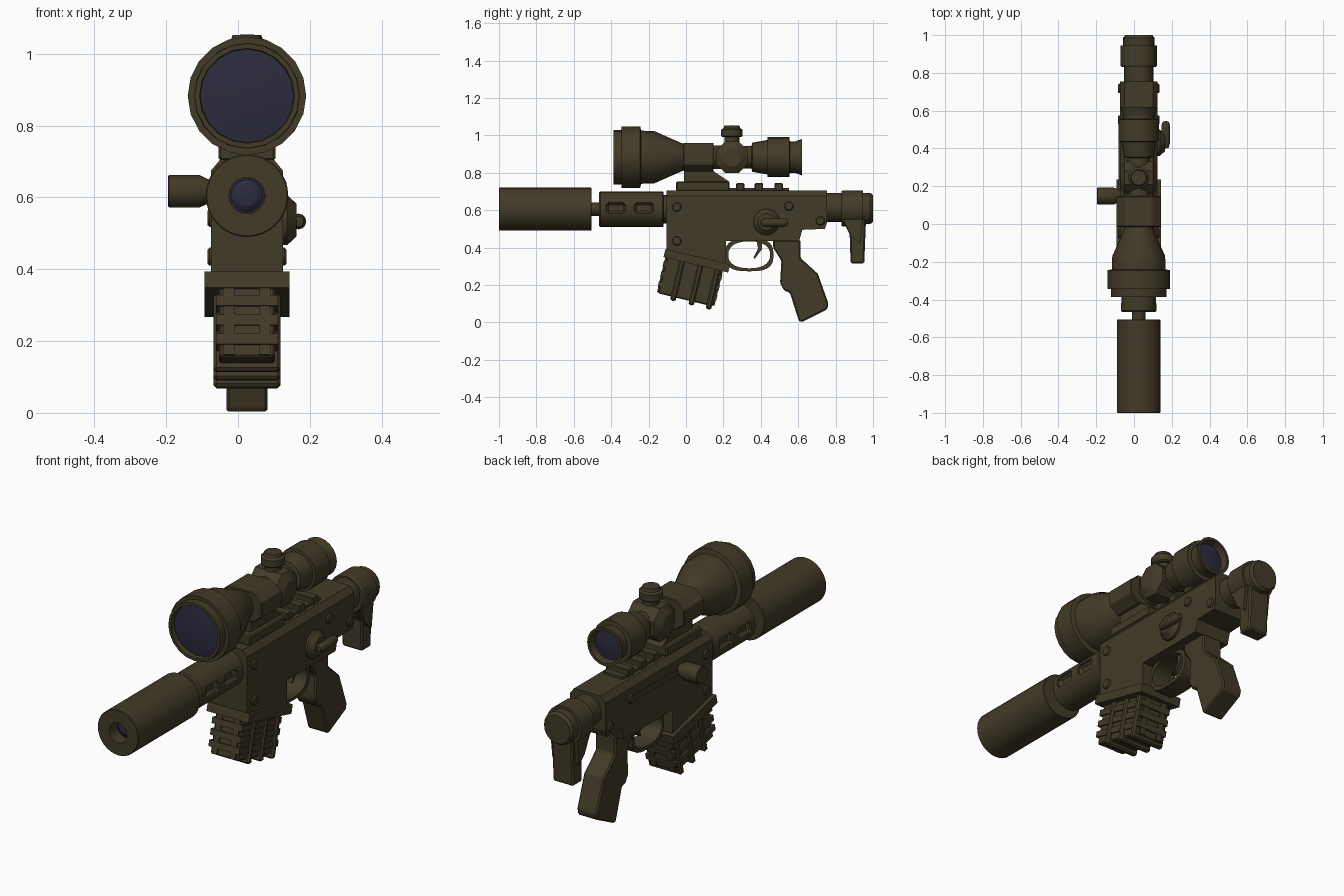
import bpy, bmesh, math
from mathutils import Matrix, Vector

CX = 0.025      # centre plane of the body
BORE_Z = 0.605
SCOPE_Z = 0.883


def material(name, rgb):
    m = bpy.data.materials.new(name)
    m.diffuse_color = (*rgb, 1)
    return m


OLIVE = material("dark_olive", (0.055, 0.043, 0.021))
GLASS = material("dark_blue_glass", (0.025, 0.024, 0.048))


def finish(name, bm, mat=OLIVE, smooth=True, bevel=0):
    bmesh.ops.remove_doubles(bm, verts=bm.verts, dist=1e-5)
    bmesh.ops.recalc_face_normals(bm, faces=bm.faces)
    me = bpy.data.meshes.new(name)
    bm.to_mesh(me)
    bm.free()
    me.materials.append(mat)
    ob = bpy.data.objects.new(name, me)
    bpy.context.collection.objects.link(ob)
    if smooth:
        bpy.ops.object.select_all(action='DESELECT')
        ob.select_set(True)
        bpy.context.view_layer.objects.active = ob
        bpy.ops.object.shade_smooth_by_angle(angle=math.radians(25))
    if bevel:
        b = ob.modifiers.new("bevel", 'BEVEL')
        b.width, b.segments, b.limit_method = bevel, 1, 'ANGLE'
    return ob


def lathe(name, prof, origin, axis='Y', seg=24, mat=OLIVE, phase=0.0):
    """Revolve (position, radius) pairs about an axis."""
    bm = bmesh.new()
    rings = []
    for a, r in prof:
        ring = []
        for i in range(seg):
            t = phase + math.tau * i / seg
            c, s = r * math.cos(t), r * math.sin(t)
            p = {'X': (a, c, s), 'Y': (c, a, s), 'Z': (c, s, a)}[axis]
            ring.append(bm.verts.new(Vector(p) + Vector(origin)))
        rings.append(ring)
    for r0, r1 in zip(rings, rings[1:]):
        for i in range(seg):
            j = (i + 1) % seg
            bm.faces.new((r0[i], r0[j], r1[j], r1[i]))
    return finish(name, bm, mat)


def extrude(name, pts, half, axis='X', start=None, end=None, bevel=0):
    """Extrude a side profile (y,z) across x, or a cross-section (x,z) along y."""
    bm = bmesh.new()
    if axis == 'X':
        a = [(CX - half, y, z) for y, z in pts]
        d = (2 * half, 0, 0)
    else:
        a = [(CX + x, start, z) for x, z in pts]
        d = (0, end - start, 0)
    f = bm.faces.new([bm.verts.new(p) for p in a])
    ext = bmesh.ops.extrude_face_region(bm, geom=[f])['geom']
    bmesh.ops.translate(bm, vec=d, verts=[v for v in ext if isinstance(v, bmesh.types.BMVert)])
    return finish(name, bm, smooth=False, bevel=bevel)


def box(name, c, size, tilt=0, bevel=0):
    bm = bmesh.new()
    m = Matrix.Translation(c) @ Matrix.Rotation(tilt, 4, 'X') @ Matrix.Diagonal((*size, 1))
    bmesh.ops.create_cube(bm, size=1, matrix=m)
    return finish(name, bm, smooth=False, bevel=bevel)


# suppressor with recessed bore, barrel
lathe("suppressor", [(-0.93, 0), (-0.93, 0.05), (-1, 0.05), (-1, 0.112), (-0.997, 0.115), (-0.508, 0.115),
                     (-0.505, 0.112), (-0.505, 0)], (CX, 0, BORE_Z), seg=32)
lathe("bore_disc", [(-0.935, 0.0), (-0.935, 0.049)], (CX, 0, BORE_Z), mat=GLASS)
lathe("bore_plug", [(-0.95, 0), (-0.945, 0.03), (-0.932, 0.048)], (CX, 0, BORE_Z), mat=GLASS)
lathe("barrel", [(-0.52, 0), (-0.52, 0.036), (-0.08, 0.036), (-0.08, 0)], (CX, 0, BORE_Z))

# handguard with two slots on each side
guard = lathe("handguard", [(-0.465, 0), (-0.465, 0.088), (-0.458, 0.095), (-0.125, 0.095),
                            (-0.12, 0.09), (-0.12, 0.075), (-0.1, 0.075), (-0.1, 0)], (CX, 0, BORE_Z))
for side in (-1, 1):
    for y in (-0.375, -0.225):
        cut = box("slot_cutter", (CX + side * 0.105, y, BORE_Z + 0.007), (0.07, 0.105, 0.056), bevel=0.012)
        cut.hide_render = True
        cut.display_type = 'WIRE'
        b = guard.modifiers.new("slot", 'BOOLEAN')
        b.operation, b.object, b.solver = 'DIFFERENCE', cut, 'EXACT'

# receiver: lower side profile and chamfered top
extrude("receiver", [(-0.105, 0.665), (0.755, 0.665), (0.755, 0.535), (0.742, 0.5), (0.622, 0.495),
                     (0.605, 0.435), (0.215, 0.435), (0.215, 0.30), (-0.105, 0.375)], 0.1)
extrude("receiver_top", [(-0.1, 0.665), (0.1, 0.665), (0.1, 0.675), (0.075, 0.705), (-0.075, 0.705),
                         (-0.1, 0.675)], 0, 'Y', -0.105, 0.755)
box("top_rail", (CX, 0.25, 0.709), (0.11, 0.6, 0.018))
for y in (0.29, 0.39, 0.495):
    box("rail_tooth", (CX, y, 0.724), (0.13, 0.045, 0.04), bevel=0.004)
box("bolt_track", (CX - 0.1, 0.33, 0.617), (0.012, 0.42, 0.03))

# pins on both sides
for y, z in ((-0.05, 0.617), (-0.05, 0.435), (0.55, 0.622), (0.718, 0.543)):
    lathe("pin", [(-0.11, 0), (-0.11, 0.02), (-0.104, 0.025), (0.104, 0.025), (0.11, 0.02), (0.11, 0)],
          (CX, y, z), 'X', 12)

# bolt handle on the left
lathe("bolt_handle", [(-0.22, 0), (-0.22, 0.042), (-0.217, 0.045), (-0.132, 0.045), (-0.1, 0.03), (-0.08, 0.03)],
      (CX, 0.148, 0.617), 'X', 20)

# selector on the right
lathe("selector_disc", [(0.09, 0.07), (0.112, 0.07), (0.138, 0.045), (0.138, 0)], (CX, 0.43, 0.537), 'X', 20)
lever = lathe("selector_lever", [(-0.075, 0), (-0.072, 0.015), (-0.05, 0.022), (0.05, 0.022), (0.068, 0.015),
                                 (0.07, 0)], (CX + 0.143, 0.475, 0.533), 'Y', 12)

# trigger guard ring and trigger
bm = bmesh.new()
N = 28
loops = []
for x in (-0.05, 0.05):
    for a, b, p in ((0.112, 0.072, 0.85), (0.13, 0.088, 0.7)):
        ring = []
        for i in range(N):
            t = math.tau * i / N
            c, s = math.cos(t), math.sin(t)
            ring.append(bm.verts.new((CX + x, 0.338 + a * math.copysign(abs(c) ** p, c),
                                      0.361 + b * math.copysign(abs(s) ** p, s))))
        loops.append(ring)
for a, b in ((0, 1), (1, 3), (3, 2), (2, 0)):
    for i in range(N):
        j = (i + 1) % N
        bm.faces.new((loops[a][i], loops[a][j], loops[b][j], loops[b][i]))
finish("trigger_guard", bm)
extrude("trigger", [(0.375, 0.45), (0.41, 0.45), (0.405, 0.39), (0.368, 0.34), (0.36, 0.345), (0.385, 0.395)], 0.025)

# pistol grip
extrude("grip", [(0.465, 0.44), (0.465, 0.40), (0.51, 0.33), (0.503, 0.21), (0.525, 0.17), (0.555, 0.16),
                 (0.603, 0.008), (0.615, 0.0), (0.755, 0.07), (0.762, 0.10), (0.705, 0.26), (0.612, 0.345),
                 (0.612, 0.44)], 0.057, bevel=0.012)

# tilted magazine with webbing straps
TILT = math.radians(-13.5)
MAG = Vector((CX, 0.024, 0.232))
ROT = Matrix.Rotation(TILT, 3, 'X')


def mag_box(name, u, w, size, bevel=0):
    return box(name, MAG + ROT @ Vector((0, u, w)), size, TILT, bevel)


mag_box("magazine", 0, 0, (0.156, 0.30, 0.23), 0.006)
mag_box("magazine_collar", 0.01, 0.103, (0.236, 0.355, 0.045))
for w in (0.045, -0.01, -0.065):
    mag_box("magazine_band", 0, w, (0.172, 0.322, 0.03))
for u in (-0.065, 0.035, 0.13):
    mag_box("magazine_strap", u, -0.018, (0.186, 0.03, 0.235), 0.008)
for x in (-0.05, 0.05):
    o = mag_box("magazine_front_strap", 0, -0.01, (0.03, 0.316, 0.2))
    o.location.x = x

# stock
lathe("stock_collar", [(0.74, 0.078), (0.84, 0.078)], (CX, 0, 0.615))
lathe("stock_tube", [(0.832, 0), (0.832, 0.092), (0.84, 0.097), (0.945, 0.097), (0.945, 0)], (CX, 0, 0.609))
lathe("stock_cap", [(0.94, 0.083), (0.985, 0.083), (1.0, 0.072), (1.0, 0)], (CX, 0, 0.609))
extrude("stock_leg", [(0.84, 0.61), (0.84, 0.54), (0.875, 0.47), (0.88, 0.315), (0.953, 0.315), (0.962, 0.54),
                      (0.962, 0.61)], 0.058, bevel=0.008)
extrude("stock_leg_brace", [(0.84, 0.61), (0.84, 0.55), (0.885, 0.46), (0.93, 0.42), (0.945, 0.54), (0.945, 0.61)], 0.075)

# scope mount
box("mount_base", (CX, 0.09, 0.728), (0.158, 0.285, 0.05), bevel=0.006)
extrude("mount_post", [(-0.01, 0.75), (0.235, 0.75), (0.145, 0.81), (0.145, 0.84), (-0.01, 0.84)], 0.055)
extrude("mount_ring", [(-0.118, 0.845), (-0.07, 0.808), (0.07, 0.808), (0.118, 0.845), (0.118, 0.92),
                       (0.07, 0.96), (-0.07, 0.96), (-0.118, 0.92)], 0, 'Y', -0.015, 0.148, bevel=0.004)

# scope body, lenses and adjustment turret
S = (CX, 0, SCOPE_Z)
lathe("scope_tube", [(-0.36, 0), (-0.36, 0.13), (-0.387, 0.132), (-0.387, 0.146), (-0.345, 0.147), (-0.345, 0.165),
                     (-0.245, 0.165), (-0.24, 0.142), (-0.17, 0.14), (-0.03, 0.078), (0.0, 0.066), (0.35, 0.06),
                     (0.355, 0.078), (0.435, 0.092), (0.437, 0.107), (0.553, 0.107), (0.555, 0.085),
                     (0.58, 0.083), (0.62, 0.097), (0.62, 0.083), (0.585, 0.075), (0.585, 0)], S, seg=20)
lathe("front_lens", [(-0.376, 0), (-0.372, 0.07), (-0.362, 0.129)], S, seg=20, mat=GLASS)
lathe("rear_lens", [(0.597, 0), (0.594, 0.04), (0.588, 0.075)], S, seg=20, mat=GLASS)
lathe("turret_hub", [(-0.1, 0), (-0.1, 0.05), (-0.075, 0.092), (0.075, 0.092), (0.1, 0.05), (0.1, 0)],
      (CX, 0.245, SCOPE_Z), 'X', 8, phase=math.pi / 8)
lathe("turret_knob", [(0.94, 0.04), (0.99, 0.04), (0.99, 0.05), (0.996, 0.057), (1.03, 0.057), (1.038, 0.045),
                      (1.052, 0.04), (1.054, 0)], (CX, 0.245, 0), 'Z', 16)
